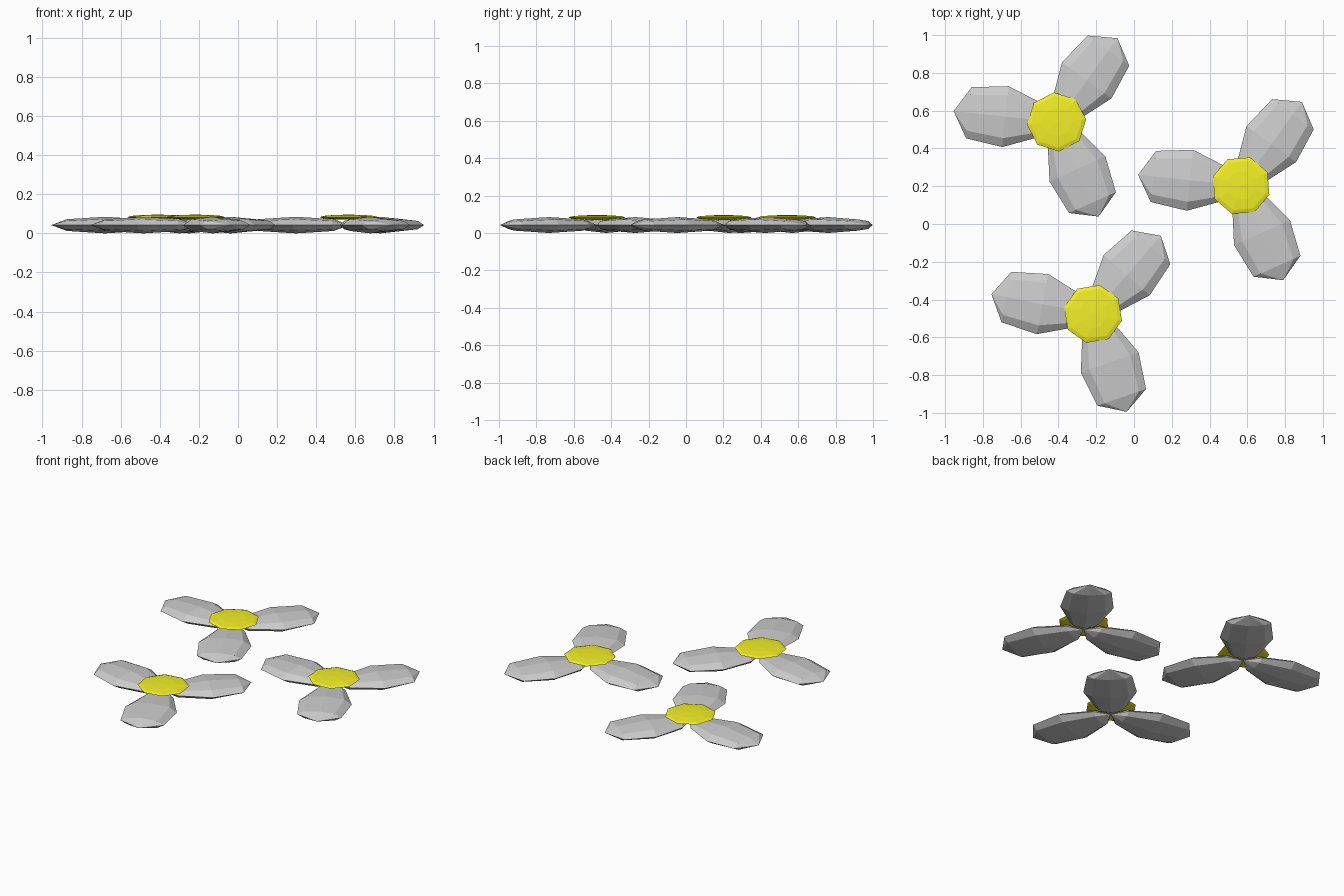
import bpy, bmesh, math
from mathutils import Matrix, Vector

if "Cube" in bpy.data.objects:
    bpy.data.objects.remove(bpy.data.objects["Cube"])

yellow = bpy.data.materials.new("yellow")
yellow.diffuse_color = (0.9, 0.87, 0.02, 1)
yellow.use_nodes = True
yellow.node_tree.nodes["Principled BSDF"].inputs["Base Color"].default_value = yellow.diffuse_color

SIDES = 8
# petal sections: distance from flower centre, half width, half thickness
SECTIONS = [(0.077, 0.086, 0.030), (0.272, 0.162, 0.0425), (0.467, 0.136, 0.030)]
PETAL_LENGTH = 0.548
PETAL_Z = 0.0425


def finish(bm, name, material=None):
    bmesh.ops.recalc_face_normals(bm, faces=bm.faces)
    mesh = bpy.data.meshes.new(name)
    bm.to_mesh(mesh)
    bm.free()
    obj = bpy.data.objects.new(name, mesh)
    bpy.context.collection.objects.link(obj)
    if material:
        mesh.materials.append(material)
    return obj


def add_petal(name, centre, angle):
    bm = bmesh.new()
    base = bm.verts.new((0, 0, 0))
    tip = bm.verts.new((PETAL_LENGTH, 0, 0))
    rings = []
    for u, w, h in SECTIONS:
        angles = [2 * math.pi * i / SIDES for i in range(SIDES)]
        rings.append([bm.verts.new((u, w * math.cos(a), h * math.sin(a))) for a in angles])
    for i in range(SIDES):
        j = (i + 1) % SIDES
        bm.faces.new((base, rings[0][i], rings[0][j]))
        bm.faces.new((tip, rings[-1][j], rings[-1][i]))
        for r, s in zip(rings, rings[1:]):
            bm.faces.new((r[i], s[i], s[j], r[j]))
    obj = finish(bm, name)
    obj.location = (centre[0], centre[1], PETAL_Z)
    obj.rotation_euler.z = math.radians(angle)


def add_flower_centre(name, centre, angle):
    bm = bmesh.new()
    bmesh.ops.create_uvsphere(bm, u_segments=SIDES, v_segments=6, radius=1)
    bmesh.ops.scale(bm, vec=Vector((0.157, 0.157, 0.013)), verts=bm.verts)
    obj = finish(bm, name, yellow)
    obj.location = (centre[0], centre[1], 0.083)
    obj.rotation_euler.z = math.radians(angle)


# three flowers: centre, petal angle, disc angle
flowers = [((-0.41, 0.54), 54, 5), ((0.567, 0.203), 54, 27), ((-0.217, -0.476), 49, 32)]
for n, (centre, petal_angle, disc_angle) in enumerate(flowers, 1):
    for k in range(3):
        add_petal(f"flower_{n}_petal_{k + 1}", centre, petal_angle + 120 * k)
    add_flower_centre(f"flower_{n}_centre", centre, disc_angle)
